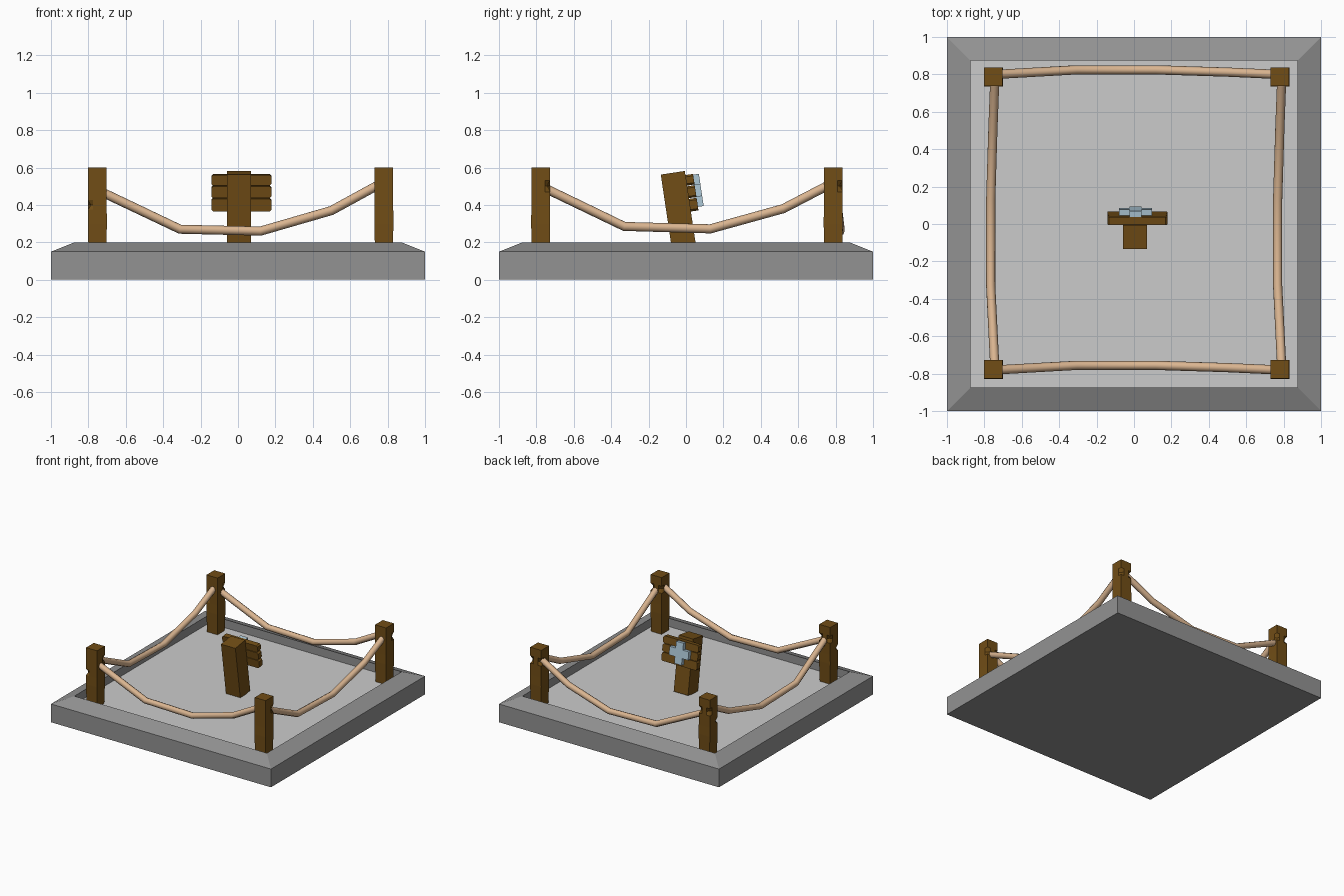
import bpy, bmesh
from math import radians
from mathutils import Matrix, Vector

if "Cube" in bpy.data.objects:
    bpy.data.objects.remove(bpy.data.objects["Cube"])


def material(name, rgb):
    m = bpy.data.materials.new(name)
    m.diffuse_color = (*rgb, 1)
    m.use_nodes = True
    m.node_tree.nodes["Principled BSDF"].inputs["Base Color"].default_value = m.diffuse_color
    return m


wood = material("wood", (0.165, 0.075, 0.008))
fibre = material("rope", (0.70, 0.46, 0.28))
pale_blue = material("pale_blue", (0.42, 0.58, 0.68))
dark_stone = material("dark_stone", (0.29, 0.29, 0.29))


def add(name, bm, mat=None):
    bmesh.ops.recalc_face_normals(bm, faces=bm.faces[:])
    me = bpy.data.meshes.new(name)
    bm.to_mesh(me)
    bm.free()
    ob = bpy.data.objects.new(name, me)
    bpy.context.collection.objects.link(ob)
    if mat:
        me.materials.append(mat)
    return ob


def loft(rings, cap_end=True):
    """Stack closed rings of points into a capped solid."""
    bm = bmesh.new()
    rows = [[bm.verts.new(p) for p in r] for r in rings]
    n = len(rows[0])
    for a, b in zip(rows, rows[1:]):
        for i in range(n):
            j = (i + 1) % n
            bm.faces.new((a[i], a[j], b[j], b[i]))
    bm.faces.new(rows[0][::-1])
    if cap_end:
        bm.faces.new(rows[-1])
    return bm


CORNERS = [(-1, -1), (1, -1), (1, 1), (-1, 1)]
FLOOR = 0.132


def square(h, z):
    return [(sx * h, sy * h, z) for sx, sy in CORNERS]


# Chamfered stone rim around a sunken, lighter floor
add("base_rim", loft([square(1, 0), square(1, 0.15), square(0.875, 0.2), square(0.875, FLOOR)], False), dark_stone)
floor_bm = bmesh.new()
floor_bm.faces.new([floor_bm.verts.new(p) for p in square(0.875, FLOOR)])
add("base_floor", floor_bm)

# Corner posts with small triangular chips in their edges
X0, X1, Y0, Y1 = -0.752, 0.78, -0.777, 0.787


def post(name, x, y, low_chip):
    rings = []
    for z, h in ((FLOOR, 0.047), (0.3, 0.051), (0.375, 0.05), (0.4, 0.05), (0.425, 0.05),
                 (0.47, 0.05), (0.5, 0.05), (0.53, 0.05), (0.6, 0.05)):
        ring = []
        for sx, sy in CORNERS:
            k = h
            if z == 0.5 and sy > 0:
                k = 0.031
            if z == 0.4 and low_chip and (sx, sy) == (-1, -1):
                k = 0.034
            near, far = (sx * h, sy * 0.022), (sx * 0.022, sy * h)
            if sx != sy:
                near, far = far, near
            # corner with a fixed neighbour on either side
            for px, py in (near, (sx * k, sy * k), far):
                ring.append((x + px, y + py, z))
        rings.append(ring)
    add(name, loft(rings), wood)


for side, x in (("left", X0), ("right", X1)):
    for end, y in (("front", Y0), ("back", Y1)):
        post(f"{end}_{side}_post", x, y, side == "left")


# Sagging ropes between the posts
def rope(name, points):
    cu = bpy.data.curves.new(name, "CURVE")
    cu.dimensions = "3D"
    cu.bevel_depth = 0.0245
    cu.bevel_resolution = 2
    cu.use_fill_caps = True
    sp = cu.splines.new("POLY")
    sp.points.add(len(points) - 1)
    for p, co in zip(sp.points, points):
        p.co = (*co, 1)
    sp.use_smooth = True
    ob = bpy.data.objects.new(name, cu)
    bpy.context.collection.objects.link(ob)
    cu.materials.append(fibre)


# (distance along, sideways bow, height)
FRONT = [(-0.735, 0, 0.472), (-0.31, 0.024, 0.27), (0.12, 0.024, 0.26), (0.5, 0.012, 0.37), (0.765, 0, 0.515)]
SIDE = [(-0.77, 0, 0.497), (-0.33, -0.022, 0.285), (0.13, -0.022, 0.272), (0.52, -0.01, 0.38), (0.78, 0, 0.515)]
for end, y in (("front", -0.78), ("back", 0.8)):
    rope(f"{end}_rope", [(t, y + b, z) for t, b, z in FRONT])
for side, x in (("left", -0.744), ("right", 0.79)):
    rope(f"{side}_rope", [(x + b, t, z) for t, b, z in SIDE])

# Leaning sign: everything is built in the tilted frame of its post
TILT = Matrix.Translation((0, -0.015, 0.2)) @ Matrix.Rotation(radians(8.5), 4, "X")


def tilted_slab(name, outline, y0, y1, mat):
    """Extrude an x-z outline through the sign's thickness."""
    add(name, loft([[TILT @ Vector((a, y, b)) for a, b in outline] for y in (y0, y1)]), mat)


tilted_slab("sign_post", [(-0.06, -0.068), (0.07, -0.068), (0.07, 0.376), (-0.06, 0.376)], -0.065, 0.065, wood)

# Three planks with clipped corners
c = 0.01
for i, (z0, z1) in enumerate(((0.157, 0.225), (0.229, 0.293), (0.297, 0.354))):
    l, r = -0.143, 0.179
    tilted_slab(f"sign_plank_{i + 1}",
                [(l + c, z0), (r - c, z0), (r, z0 + c), (r, z1 - c), (r - c, z1), (l + c, z1), (l, z1 - c), (l, z0 + c)],
                0.063, 0.106, wood)

# Pale cross on the planks, as one twelve-sided outline
cx, cz, L, w = 0.008, 0.263, 0.087, 0.033
cross = [(-w, -L), (w, -L), (w, -w), (L, -w), (L, w), (w, w),
         (w, L), (-w, L), (-w, w), (-L, w), (-L, -w), (-w, -w)]
tilted_slab("sign_cross", [(cx + a, cz + b) for a, b in cross], 0.1, 0.137, pale_blue)
